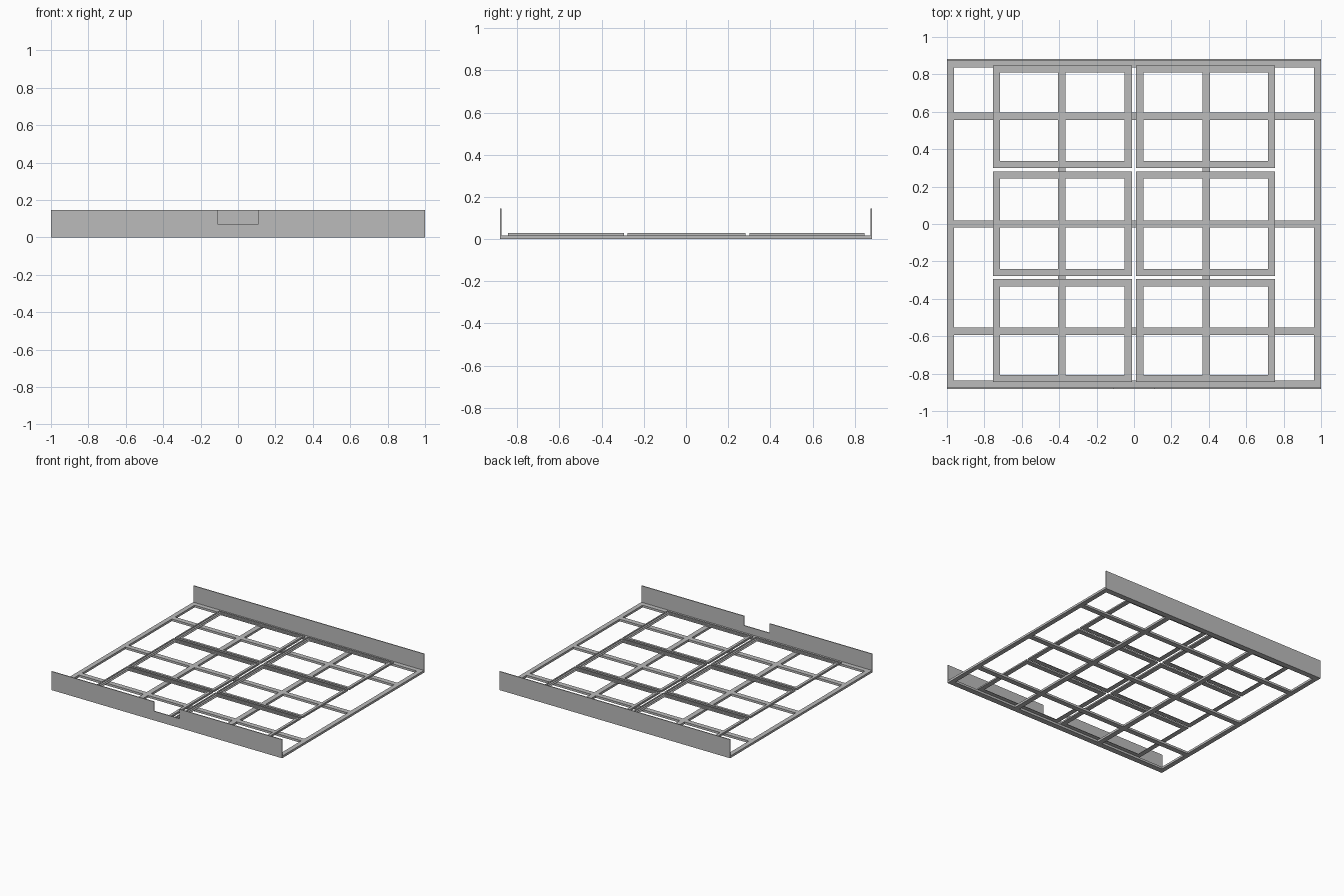
import bpy
import bmesh

cube = bpy.data.objects.get("Cube")
if cube:
    bpy.data.objects.remove(cube, do_unlink=True)

steel = bpy.data.materials.new("grey steel")
steel.use_nodes = True
colour = (0.5, 0.5, 0.5, 1)
steel.diffuse_color = colour
steel.node_tree.nodes["Principled BSDF"].inputs["Base Color"].default_value = colour


def finish(name, bm):
    bmesh.ops.recalc_face_normals(bm, faces=bm.faces)
    mesh = bpy.data.meshes.new(name)
    bm.to_mesh(mesh)
    bm.free()
    mesh.materials.append(steel)
    obj = bpy.data.objects.new(name, mesh)
    bpy.context.collection.objects.link(obj)
    return obj


def box(name, x0, x1, y0, y1, z0, z1):
    bm = bmesh.new()
    bmesh.ops.create_cube(bm, size=1)
    for v in bm.verts:
        v.co.x = x1 if v.co.x > 0 else x0
        v.co.y = y1 if v.co.y > 0 else y0
        v.co.z = z1 if v.co.z > 0 else z0
    return finish(name, bm)


def swept_frame(name, x0, x1, y0, y1, profile):
    """Sweep a closed (inset, height) profile round a rectangle with mitred corners."""
    bm = bmesh.new()
    loops = []
    for d, z in profile:
        corners = ((x0 + d, y0 + d), (x1 - d, y0 + d), (x1 - d, y1 - d), (x0 + d, y1 - d))
        loops.append([bm.verts.new((x, y, z)) for x, y in corners])
    for i, a in enumerate(loops):
        b = loops[(i + 1) % len(loops)]
        for j in range(4):
            k = (j + 1) % 4
            bm.faces.new((a[j], a[k], b[k], b[j]))
    return finish(name, bm)


def end_panel(name, y0, y1, outline):
    bm = bmesh.new()
    face = bm.faces.new([bm.verts.new((x, y0, z)) for x, z in outline])
    moved = bmesh.ops.extrude_face_region(bm, geom=[face])["geom"]
    verts = [g for g in moved if isinstance(g, bmesh.types.BMVert)]
    bmesh.ops.translate(bm, verts=verts, vec=(0, y1 - y0, 0))
    return finish(name, bm)


HALF_X, HALF_Y = 1.0, 0.882
BAR, RAIL_Z, TOP = 0.04, 0.017, 0.146
SHEET = 0.007

# Outer base frame
swept_frame("base_frame", -HALF_X, HALF_X, -HALF_Y + SHEET, HALF_Y - SHEET,
            [(0, 0), (0, RAIL_Z), (0.037, RAIL_Z), (0.037, 0)])

# Cross rails, with the long rails fitted between them
inner = HALF_Y - SHEET - 0.037
rail_rows = (-0.573, 0, 0.577)
for i, y in enumerate(rail_rows):
    box(f"cross_rail_{i + 1}", -0.963, 0.963, y - BAR / 2, y + BAR / 2, 0, RAIL_Z)
starts = [-inner] + [y + BAR / 2 for y in rail_rows]
ends = [y - BAR / 2 for y in rail_rows] + [inner]
for side, sign in (("left", 1), ("right", -1)):
    x = sign * 0.385
    for i, (a, b) in enumerate(zip(starts, ends)):
        box(f"{side}_long_rail_{i + 1}", x - BAR / 2, x + BAR / 2, a, b, 0, RAIL_Z)

# Six tray frames of stepped angle section
angle = [(0, RAIL_Z), (0, 0.028), (0.01, 0.028), (0.01, 0.023),
         (0.024, 0.023), (0.024, 0.02), (0.038, 0.02), (0.038, RAIL_Z)]
for side, x0, x1 in (("left", 0.012, 0.755), ("right", -0.755, -0.012)):
    for row, y0, y1 in (("front", -0.845, -0.295), ("middle", -0.278, 0.282),
                        ("back", 0.3, 0.847)):
        swept_frame(f"{side}_{row}_tray_frame", x0, x1, y0, y1, angle)

# Upright end panels, the front one notched
end_panel("back_panel", HALF_Y - SHEET, HALF_Y,
          [(-HALF_X, 0), (HALF_X, 0), (HALF_X, TOP), (-HALF_X, TOP)])
end_panel("front_panel", -HALF_Y, -HALF_Y + SHEET,
          [(-HALF_X, 0), (HALF_X, 0), (HALF_X, TOP), (0.11, TOP),
           (0.11, 0.072), (-0.11, 0.072), (-0.11, TOP), (-HALF_X, TOP)])
